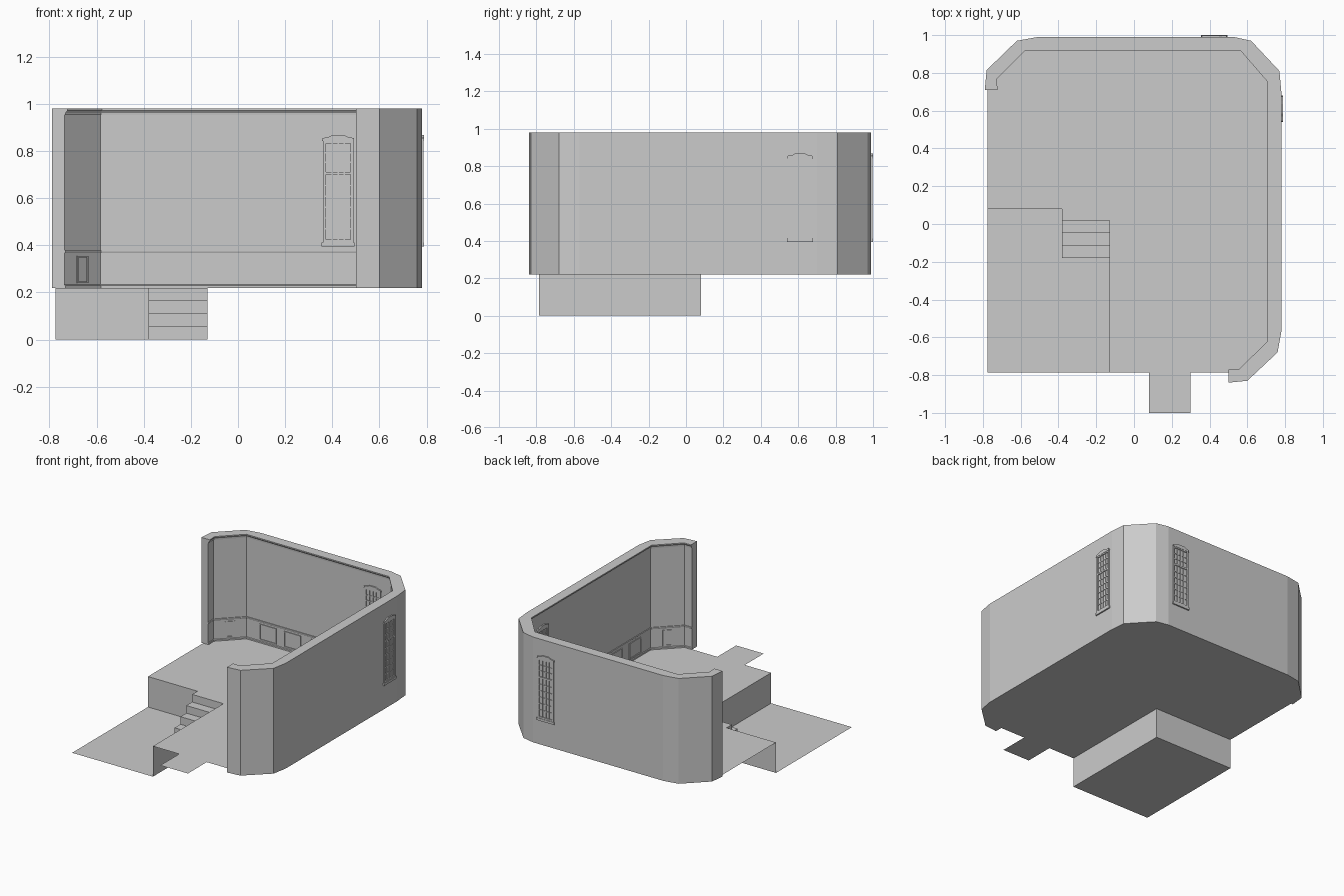
import bpy, bmesh
from mathutils import Vector, Matrix

if "Cube" in bpy.data.objects:
    bpy.data.objects.remove(bpy.data.objects["Cube"])

Z0, Z1 = 0.22, 0.98

# Wall outlines, from the back left end clockwise to the front right end
OUTER = [(-.79, .71), (-.78, .815), (-.62, .97), (-.51, .99), (.53, .99), (.62, .97), (.77, .81),
         (.78, .70), (.78, -.57), (.76, -.68), (.60, -.83), (.50, -.84)]
INNER = [(-.737, .71), (-.74, .775), (-.583, .932), (.57, .932), (.722, .757), (.722, -.625),
         (.56, -.785), (.50, -.785)]


def finish(name, bm, fix=True):
    if fix:
        bmesh.ops.recalc_face_normals(bm, faces=bm.faces)
    me = bpy.data.meshes.new(name)
    bm.to_mesh(me)
    bm.free()
    ob = bpy.data.objects.new(name, me)
    bpy.context.collection.objects.link(ob)
    return ob


def face(bm, pts):
    return bm.faces.new([bm.verts.new(p) for p in pts])


def prism(bm, pts, vec):
    """Extrude a planar polygon along vec into a closed solid."""
    f = face(bm, pts)
    g = bmesh.ops.extrude_face_region(bm, geom=[f])
    bmesh.ops.translate(bm, vec=vec, verts=[v for v in g['geom'] if isinstance(v, bmesh.types.BMVert)])
    # the starting face remains as the other cap
    if not f.is_valid:
        face(bm, pts)


def offset(poly, d):
    """Mitred offset of an open polyline towards the room (right hand side)."""
    p = [Vector(q) for q in poly]
    n = []
    for a, b in zip(p, p[1:]):
        t = (b - a).normalized()
        n.append(Vector((t.y, -t.x)))
    out = []
    for i, q in enumerate(p):
        a, b = n[max(i - 1, 0)], n[min(i, len(n) - 1)]
        out.append(q + (a + b) * (d / (1 + a.dot(b))))
    return out


def moulding(name, profile):
    """Sweep a closed (depth, height) profile along the inner wall."""
    bm = bmesh.new()
    rows = [[bm.verts.new((q.x, q.y, z)) for q in offset(INNER, d)] for d, z in profile]
    for r, s in zip(rows, rows[1:] + rows[:1]):
        for i in range(len(r) - 1):
            bm.faces.new((r[i], r[i + 1], s[i + 1], s[i]))
    for e in (0, -1):
        bm.faces.new([r[e] for r in rows])
    return finish(name, bm)


def wall_frame(origin, normal):
    """Local axes: u along the wall, v out of the wall, w up."""
    n = Vector((*normal, 0)).normalized()
    u = n.cross(Vector((0, 0, 1)))
    m = Matrix((u, n, Vector((0, 0, 1)))).transposed().to_4x4()
    m.translation = Vector((*origin, 0))
    return m


def bar(bm, m, u0, u1, w0, w1, depth):
    pts = [m @ Vector(p) for p in ((u0, 0, w0), (u1, 0, w0), (u1, 0, w1), (u0, 0, w1))]
    prism(bm, pts, m.to_3x3() @ Vector((0, depth, 0)))


def panel(name, origin, normal, width):
    """Raised rectangular frame on the wainscot."""
    bm, m, h, t = bmesh.new(), wall_frame(origin, normal), width / 2, .007
    lo, hi = .24, .355
    for s in (-h, h - t):
        bar(bm, m, s, s + t, lo, hi, .005)
    for w in (lo, hi - t):
        bar(bm, m, -h + t, h - t, w, w + t, .005)
    finish(name, bm)


def window(name, origin, normal):
    bm, m = bmesh.new(), wall_frame(origin, normal)
    # sill, jambs and rails
    bar(bm, m, -.07, .07, .395, .412, .010)
    for s in (-.064, .052):
        bar(bm, m, s, s + .012, .412, .845, .007)
    for w in (.412, .70, .833):
        bar(bm, m, -.052, .052, w, w + .012, .007)
    # arched head
    arch = [(-.068, .842), (.068, .842), (.066, .855), (.04, .86), (.025, .868), (-.025, .868),
            (-.04, .86), (-.066, .855)]
    prism(bm, [m @ Vector((u, 0, w)) for u, w in arch], m.to_3x3() @ Vector((0, .009, 0)))
    # glazing bars
    for i in (-1, 0, 1):
        for w0, w1 in ((.424, .70), (.712, .833)):
            bar(bm, m, i * .026 - .003, i * .026 + .003, w0, w1, .005)
    for w0, w1, n in ((.424, .70, 6), (.712, .833, 3)):
        for k in range(1, n):
            w = w0 + (w1 - w0) * k / n
            bar(bm, m, -.052, .052, w - .003, w + .003, .004)
    finish(name, bm)


# Thick wall shell
bm = bmesh.new()
prism(bm, [(x, y, Z0) for x, y in OUTER + INNER[::-1]], Vector((0, 0, Z1 - Z0)))
finish("wall", bm)

# Upper floor sheet with entrance tab, around the lowered corner
XL, XR, YF, YB = -.775, -.13, -.785, .08
bm = bmesh.new()
loop = [(XR, YB), (XL, YB), (XL, .71)] + INNER + [(.30, YF), (.30, -1), (.08, -1), (.08, YF), (XR, YF)]
face(bm, [(x, y, Z0) for x, y in loop[::-1]])
finish("upper_floor", bm, False)

# Lowered corner: floor and its two retaining walls
bm = bmesh.new()
face(bm, [(XL, YF, 0), (XR, YF, 0), (XR, YB, 0), (XL, YB, 0)])
face(bm, [(XL, YB, 0), (XR, YB, 0), (XR, YB, Z0), (XL, YB, Z0)])
face(bm, [(XR, YB, 0), (XR, YF, 0), (XR, YF, Z0), (XR, YB, Z0)])
bmesh.ops.remove_doubles(bm, verts=bm.verts, dist=1e-5)
finish("lower_floor", bm, False)

# Steps with a closed left side
prof = []
for k in range(4):
    y = -.18 + k * .0665
    prof += [(y, k * Z0 / 4), (y, (k + 1) * Z0 / 4)]
prof.append((YB, Z0))
bm = bmesh.new()
for (ya, za), (yb, zb) in zip(prof, prof[1:]):
    face(bm, [(-.38, ya, za), (XR, ya, za), (XR, yb, zb), (-.38, yb, zb)])
face(bm, [(-.38, y, z) for y, z in prof] + [(-.38, YB, 0)])
bmesh.ops.remove_doubles(bm, verts=bm.verts, dist=1e-5)
finish("steps", bm, False)

# Mouldings around the room
moulding("crown_moulding", [(0, .952), (.005, .952), (.006, .962), (.014, .972), (.014, Z1), (0, Z1)])
moulding("chair_rail", [(0, .368), (.004, .368), (.006, .373), (.006, .380), (0, .380)])
moulding("baseboard", [(0, Z0), (.005, Z0), (.005, .230), (0, .233)])

# Wainscot panels on the back, right and corner walls
for i, x in enumerate((-.413, -.217, -.005, .212, .425)):
    panel(f"back_panel_{i}", (x, .932), (0, -1), .133)
for i in range(6):
    panel(f"right_panel_{i}", (.722, .60 - i * .21), (-1, 0), .133)
for i in (1, 3, 5):
    a, b = Vector(INNER[i]), Vector(INNER[i + 1])
    t = b - a
    panel(f"corner_panel_{i}", (a + b) / 2, (t.y, -t.x), .065)

# Windows, on both faces of the back and right walls
window("back_window_inside", (.425, .932), (0, -1))
window("back_window_outside", (.425, .99), (0, 1))
window("right_window_inside", (.722, .61), (-1, 0))
window("right_window_outside", (.78, .61), (1, 0))
